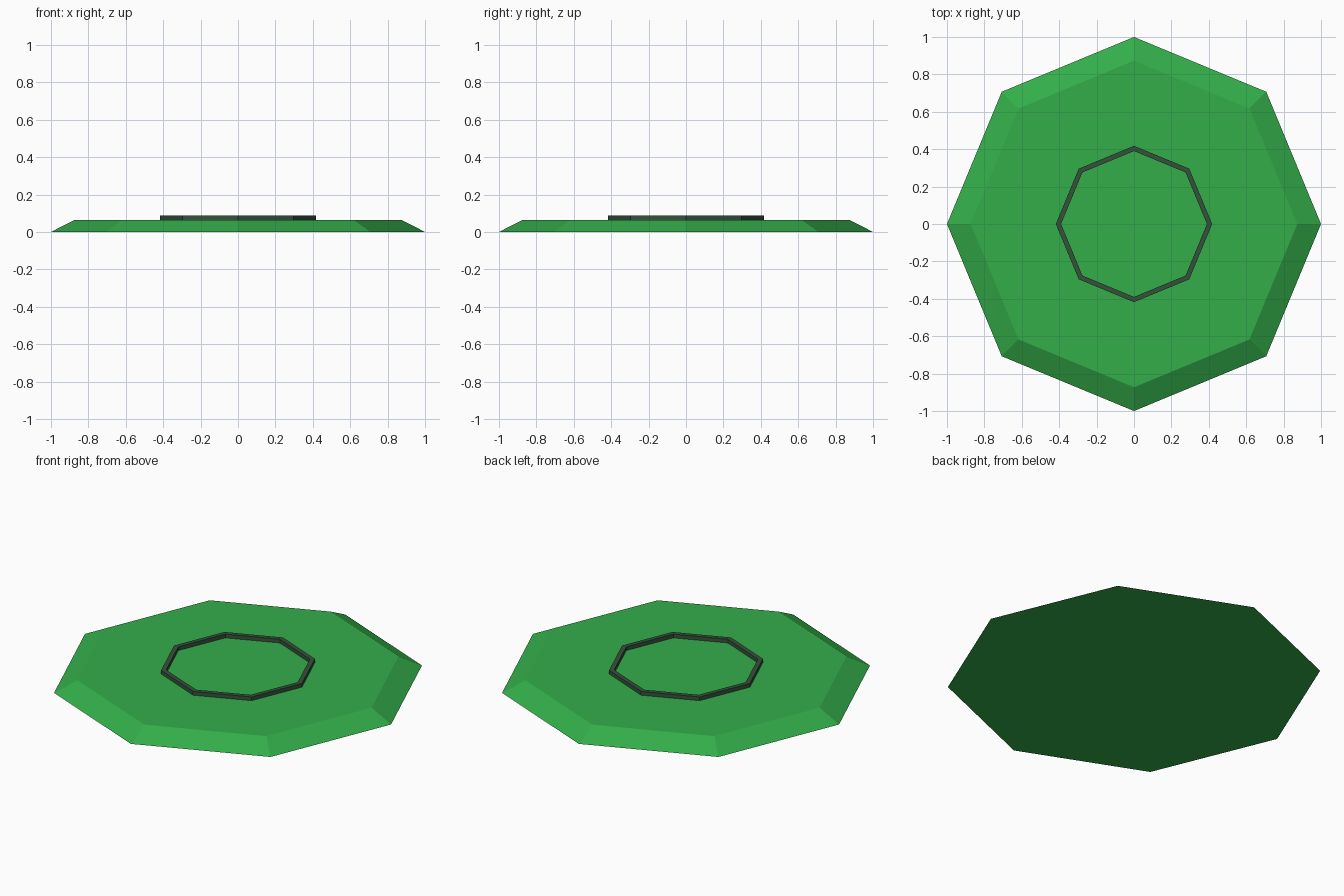
import bpy, bmesh, math

if "Cube" in bpy.data.objects:
    bpy.data.objects.remove(bpy.data.objects["Cube"])

SIDES = 8


def material(name, color):
    m = bpy.data.materials.new(name)
    m.diffuse_color = (*color, 1.0)
    m.use_nodes = True
    m.node_tree.nodes["Principled BSDF"].inputs["Base Color"].default_value = m.diffuse_color
    return m


def build(name, profile, mat, closed):
    """Revolve (radius, z) points in eight flat steps; cap ends if open."""
    bm = bmesh.new()
    loops = [[bm.verts.new((r * math.cos(math.tau * i / SIDES),
                            r * math.sin(math.tau * i / SIDES), z))
              for i in range(SIDES)] for r, z in profile]
    pairs = list(zip(loops, loops[1:]))
    if closed:
        pairs.append((loops[-1], loops[0]))
    else:
        bm.faces.new(loops[0])
        bm.faces.new(loops[-1])
    for a, b in pairs:
        for i in range(SIDES):
            j = (i + 1) % SIDES
            bm.faces.new((a[i], a[j], b[j], b[i]))
    bmesh.ops.recalc_face_normals(bm, faces=bm.faces)
    mesh = bpy.data.meshes.new(name)
    bm.to_mesh(mesh)
    bm.free()
    mesh.materials.append(mat)
    obj = bpy.data.objects.new(name, mesh)
    bpy.context.collection.objects.link(obj)
    return obj


green = material("leaf green", (0.033, 0.42, 0.068))
dark = material("dark grey green", (0.036, 0.083, 0.045))

# Bevelled octagonal plate
build("base_plate", [(1.0, 0.0), (0.873, 0.065)], green, closed=False)

# Thin raised octagonal rim around the centre
build("raised_ring", [(0.418, 0.063), (0.418, 0.087),
                      (0.39, 0.087), (0.39, 0.063)], dark, closed=True)
